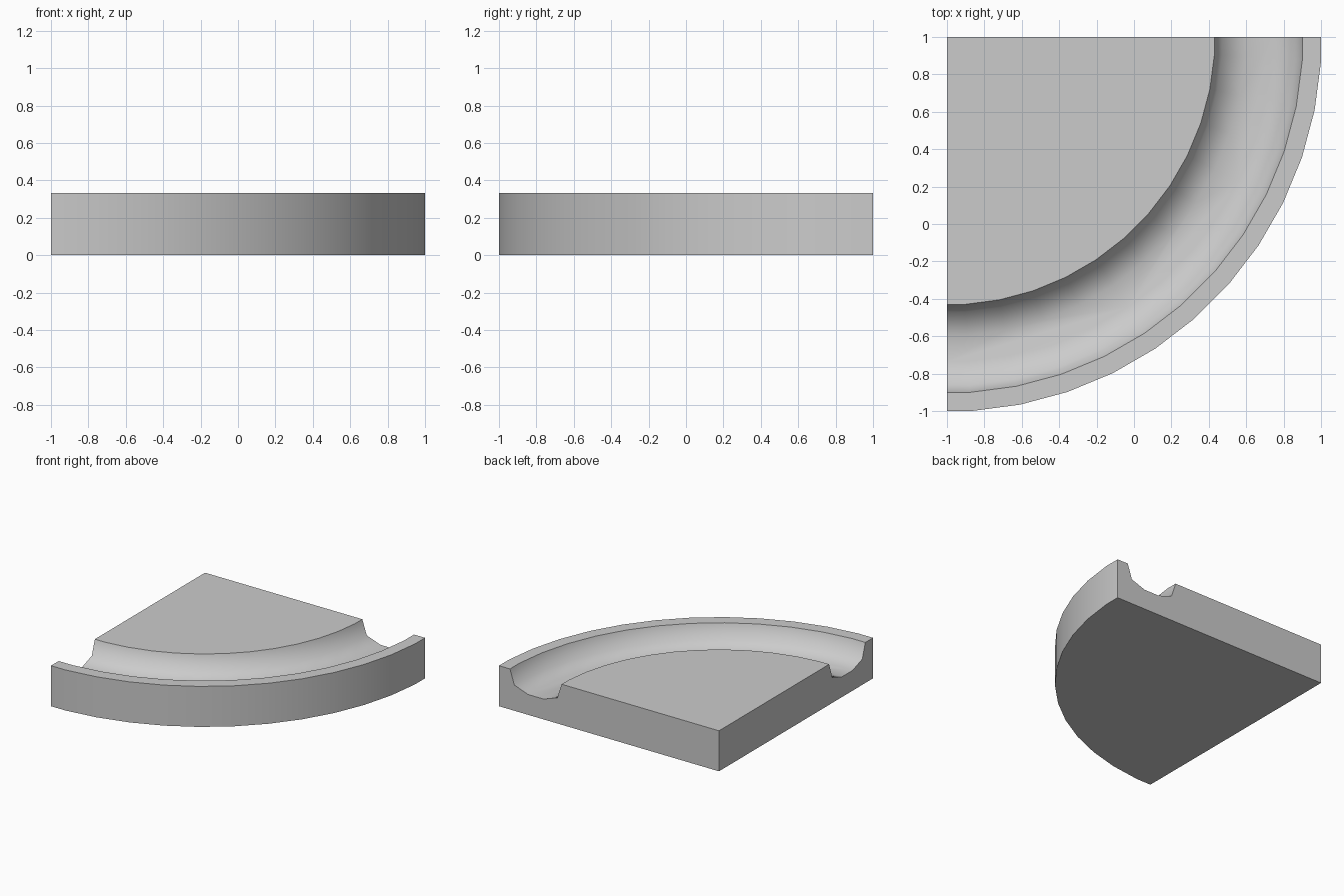
import bpy, bmesh, math

if "Cube" in bpy.data.objects:
    bpy.data.objects.remove(bpy.data.objects["Cube"])

CENTRE = (-1.0, 1.0)      # corner of the quarter disc
HEIGHT = 0.333
HALF_STEP = math.radians(3.75)

# Cross-section (radius, z): solid wedge with a rounded channel near the rim
profile = [(0, 0), (2.0, 0), (2.0, HEIGHT), (1.90, HEIGHT),
           (1.86, 0.211), (1.735, 0.167), (1.595, 0.167), (1.47, 0.211),
           (1.43, HEIGHT), (0, HEIGHT)]

# Facet angles of a 48-sided ring, cut mid-facet at both ends
angles = [0] + [HALF_STEP * (2 * i + 1) for i in range(12)] + [math.pi / 2]

# Sweep the cross-section through a quarter turn
bm = bmesh.new()
rings = []
for i, a in enumerate(angles):
    k = 1 if i in (0, len(angles) - 1) else 1 / math.cos(HALF_STEP)
    rings.append([bm.verts.new((CENTRE[0] + r * k * math.sin(a),
                                CENTRE[1] - r * k * math.cos(a), z))
                  for r, z in profile])
n = len(profile)
for p, q in zip(rings, rings[1:]):
    for j in range(n - 1):
        bm.faces.new((p[j], q[j], q[j + 1], p[j + 1]))

# Flat cut ends
bm.faces.new(rings[0])
bm.faces.new(rings[-1][::-1])

# Weld the corner axis and merge the flat fans
bmesh.ops.remove_doubles(bm, verts=bm.verts[:], dist=1e-5)
bmesh.ops.dissolve_limit(bm, angle_limit=math.radians(0.5),
                         verts=bm.verts[:], edges=bm.edges[:])
bmesh.ops.recalc_face_normals(bm, faces=bm.faces[:])

mesh = bpy.data.meshes.new("curved_channel_block")
bm.to_mesh(mesh)
bm.free()
block = bpy.data.objects.new("curved_channel_block", mesh)
bpy.context.collection.objects.link(block)

# Smooth channel and outer wall, crisp rims
bpy.context.view_layer.objects.active = block
block.select_set(True)
bpy.ops.object.shade_smooth_by_angle(angle=math.radians(60))
